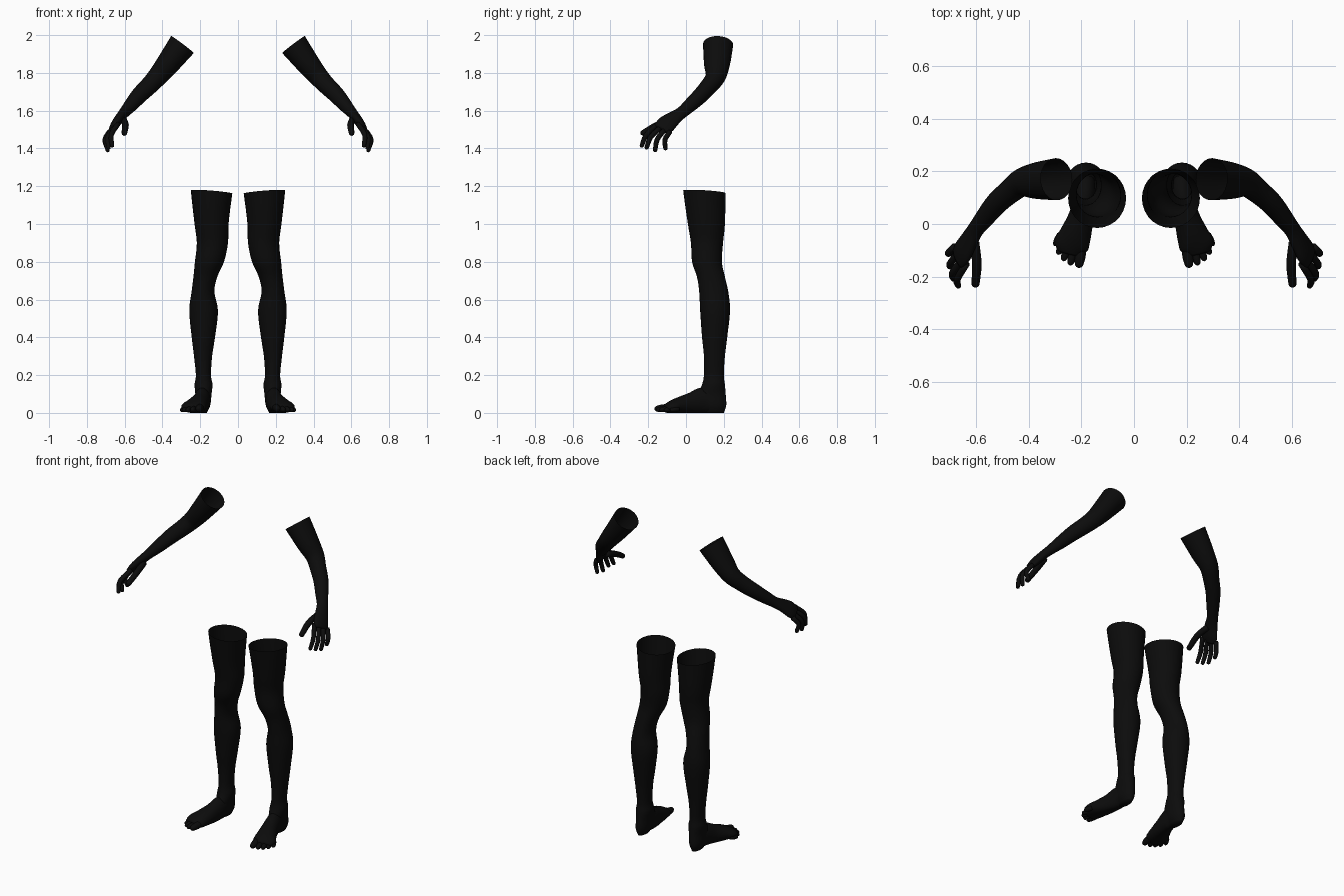
import bpy, bmesh, math
from mathutils import Vector

cube = bpy.data.objects.get("Cube")
if cube:
    bpy.data.objects.remove(cube, do_unlink=True)

# Single near-black skin
skin = bpy.data.materials.new("matte_black")
skin.use_nodes = True
skin.diffuse_color = (0.0035, 0.0035, 0.0035, 1)
skin.node_tree.nodes["Principled BSDF"].inputs["Base Color"].default_value = skin.diffuse_color


def smooth_stations(stations, steps):
    """Catmull-Rom blend of (x, y, z, half width, half depth) stations."""
    pts = [Vector(s) for s in stations]
    out = []
    for i in range(len(pts) - 1):
        p1, p2 = pts[i], pts[i + 1]
        p0 = pts[i - 1] if i else p1 * 2 - p2
        p3 = pts[i + 2] if i + 2 < len(pts) else p2 * 2 - p1
        for k in range(steps):
            t = k / steps
            out.append(p1 + (p2 - p0) * (t / 2)
                       + (p0 * 2 - p1 * 5 + p2 * 4 - p3) * (t * t / 2)
                       + (p1 * 3 - p0 - p2 * 3 + p3) * (t ** 3 / 2))
    return out + [pts[-1]]


def loft(bm, stations, side, sides=20, steps=4, open_start=False, level=False):
    """Sweep an ellipse through the stations; side is the width direction."""
    path = smooth_stations(stations, steps)
    rings = []
    for i, p in enumerate(path):
        ahead = path[min(i + 1, len(path) - 1)]
        behind = path[max(i - 1, 0)]
        tangent = Vector((ahead - behind)[:3]).normalized()
        if level:
            tangent = Vector((0, 0, -1))
        u = Vector(side)
        u = (u - tangent * u.dot(tangent)).normalized()
        v = tangent.cross(u)
        ring = []
        for k in range(sides):
            a = math.tau * k / sides
            co = Vector(p[:3]) + u * (p[3] * math.cos(a)) + v * (p[4] * math.sin(a))
            co.z = max(co.z, 0)
            ring.append(bm.verts.new(co))
        rings.append(ring)
    for r1, r2 in zip(rings, rings[1:]):
        for k in range(sides):
            n = (k + 1) % sides
            bm.faces.new((r1[k], r1[n], r2[n], r2[k]))
    bm.faces.new(rings[-1])
    if not open_start:
        bm.faces.new(rings[0][::-1])


def digit(bm, base, mid, tip, r):
    """Tapered finger or toe with a rounded tip."""
    base, mid, tip = Vector(base), Vector(mid), Vector(tip)
    end = (tip - mid).normalized() * r
    stations = [(*base, r, r), (*mid, r, r), (*(tip - end), r * 0.85, r * 0.85),
                (*(tip - end * 0.3), r * 0.6, r * 0.6), (*tip, r * 0.1, r * 0.1)]
    loft(bm, stations, (1, 0.3, 0.1), sides=10, steps=3)


def finish(bm, name):
    """Make the left part and its mirrored right twin."""
    for label, sign in (("left", 1), ("right", -1)):
        twin = bm.copy()
        for v in twin.verts:
            v.co.x *= sign
        bmesh.ops.recalc_face_normals(twin, faces=twin.faces)
        mesh = bpy.data.meshes.new(f"{label}_{name}")
        twin.to_mesh(mesh)
        twin.free()
        mesh.materials.append(skin)
        for poly in mesh.polygons:
            poly.use_smooth = True
        bpy.context.collection.objects.link(bpy.data.objects.new(f"{label}_{name}", mesh))
    bm.free()


# Leg: open thigh down to the heel, as (height, inner, outer, front, back)
leg_outline = [
    (1.17, .03, .25, -.015, .21), (1, .05, .23, .01, .206),
    (.9, .053, .218, .026, .196), (.8, .074, .228, .032, .19),
    (.72, .11, .236, .058, .206), (.64, .125, .246, .07, .224),
    (.54, .106, .258, .075, .233), (.4, .122, .245, .085, .218),
    (.3, .137, .233, .095, .206), (.2, .143, .223, .095, .2),
    (.15, .135, .23, .085, .206), (.1, .14, .226, .065, .21),
    (.04, .147, .226, .08, .213), (0, .165, .21, .1, .2)]
leg = bmesh.new()
loft(leg, [((i + o) / 2, (f + b) / 2, z, (o - i) / 2, (b - f) / 2)
           for z, i, o, f, b in leg_outline], (1, 0, 0), sides=28, open_start=True, level=True)
for v in leg.verts:  # slanted cut across the thigh
    if v.co.z > 1.1:
        v.co.z += ((v.co.x - .14) * .08 - (v.co.y - .1) * .06) * (v.co.z - 1.1) / .07
finish(leg, "leg")

# Foot: instep, ball and five toes
foot = bmesh.new()
loft(foot, [(.186, .17, .045, .036, .045), (.187, .1, .065, .042, .07),
            (.2, .03, .05, .048, .058), (.222, -.04, .038, .06, .044),
            (.238, -.08, .03, .066, .032), (.246, -.11, .022, .045, .022)], (1, .2, 0))
for base, tip, r in (((.198, -.07), (.21, -.167), .021), ((.226, -.08), (.243, -.157), .016),
                     ((.25, -.08), (.269, -.141), .015), ((.268, -.07), (.29, -.116), .014),
                     ((.278, -.04), (.302, -.083), .014)):
    b, t = Vector((*base, r + .008)), Vector((*tip, r))
    digit(foot, b, b.lerp(t, .5), t, r)
finish(foot, "foot")

# Arm: open sleeve end, bent elbow, wrist and palm
arm = bmesh.new()
loft(arm, [(.294, .17, 1.95, .08, .075), (.372, .164, 1.847, .069, .062),
           (.425, .157, 1.782, .054, .053), (.468, .125, 1.735, .046, .048),
           (.52, .08, 1.684, .042, .044), (.565, .025, 1.632, .037, .037),
           (.6, -.02, 1.592, .033, .029), (.627, -.065, 1.56, .042, .025),
           (.65, -.105, 1.527, .052, .023), (.668, -.13, 1.5, .046, .015)],
     (0, 1, 0), sides=24, open_start=True)
finish(arm, "arm")

# Fingers curl outward then down; the thumb points forward
hand = bmesh.new()
curl = Vector((.02, -.015, .006))
for base, tip in (((.635, -.15, 1.53), (.666, -.238, 1.405)),
                  ((.652, -.13, 1.515), (.684, -.212, 1.395)),
                  ((.668, -.11, 1.503), (.689, -.165, 1.38)),
                  ((.68, -.085, 1.49), (.69, -.108, 1.39))):
    b, t = Vector(base), Vector(tip)
    digit(hand, b, b.lerp(t, .5) + curl, t, .0135)
digit(hand, (.605, -.07, 1.55), (.596, -.15, 1.525), (.602, -.24, 1.475), .018)
finish(hand, "fingers")
